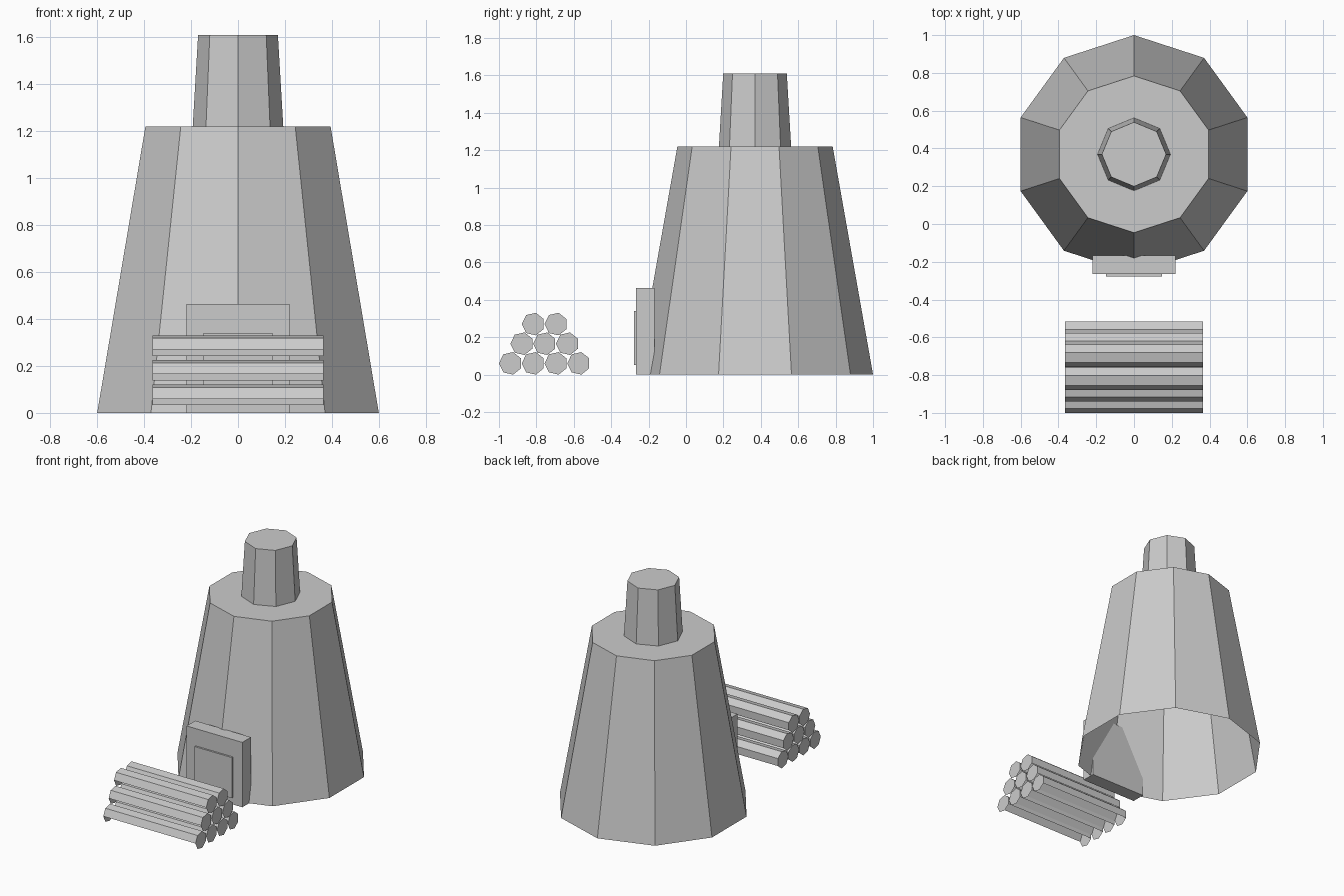
import bpy, bmesh
from math import cos, sin, pi, radians
from mathutils import Matrix

cube = bpy.data.objects.get("Cube")
if cube:
    bpy.data.objects.remove(cube, do_unlink=True)

# One plain grey for everything
grey = bpy.data.materials.new("plain_grey")
grey.use_nodes = True
colour = (0.6, 0.6, 0.6, 1)
grey.diffuse_color = colour
grey.node_tree.nodes["Principled BSDF"].inputs["Base Color"].default_value = colour


def finish(name, bm):
    bmesh.ops.recalc_face_normals(bm, faces=bm.faces)
    mesh = bpy.data.meshes.new(name)
    bm.to_mesh(mesh)
    bm.free()
    mesh.materials.append(grey)
    obj = bpy.data.objects.new(name, mesh)
    bpy.context.collection.objects.link(obj)
    return obj


def tapered_tower(name, sides, r_low, r_high, z_low, z_high, y):
    """Many-sided tapered tower with a corner on the y axis and an open base."""
    bm = bmesh.new()
    rings = []
    for r, z in ((r_low, z_low), (r_high, z_high)):
        rings.append([bm.verts.new((r * sin(2 * pi * i / sides),
                                    y + r * cos(2 * pi * i / sides), z))
                      for i in range(sides)])
    low, high = rings
    for i in range(sides):
        j = (i + 1) % sides
        bm.faces.new((low[i], low[j], high[j], high[i]))
    bm.faces.new(high)
    return finish(name, bm)


def box(name, x, y0, y1, z0, z1):
    bm = bmesh.new()
    size = Matrix.Diagonal((2 * x, y1 - y0, z1 - z0, 1))
    place = Matrix.Translation((0, (y0 + y1) / 2, (z0 + z1) / 2))
    bmesh.ops.create_cube(bm, size=1, matrix=place @ size)
    return finish(name, bm)


def log(name, y, z, radius=0.0617, half=0.364, sides=7):
    """Seven-sided log with a corner to the front and an open underside."""
    bm = bmesh.new()
    ends = []
    for x in (-half, half):
        ends.append([bm.verts.new((x, y - radius * cos(2 * pi * i / sides),
                                   z + radius * sin(2 * pi * i / sides)))
                     for i in range(sides)])
    a, b = ends
    for i in range(4):  # front, top, rear top and rear strips only
        bm.faces.new((a[i], a[i + 1], b[i + 1], b[i]))
    bm.faces.new(a)
    bm.faces.new(b)
    return finish(name, bm)


# Kiln body and chimney
centre = 0.369
tapered_tower("kiln_body", 10, 0.631, 0.415, 0, 1.22, centre)
tapered_tower("chimney", 8, 0.193, 0.17, 1.22, 1.61, centre)

# Doorway block and the thin door on its front
box("door_frame", 0.22, -0.266, -0.168, 0, 0.463)
box("door_panel", 0.147, -0.279, -0.266, 0.05, 0.34)

# Stacked log pile: rows of four, three and two
pitch = 0.1217
for row in range(3):
    for k in range(4 - row):
        log(f"log_{row + 1}_{k + 1}", -0.938 + pitch * (k + row / 2), 0.06 + 0.105 * row)
